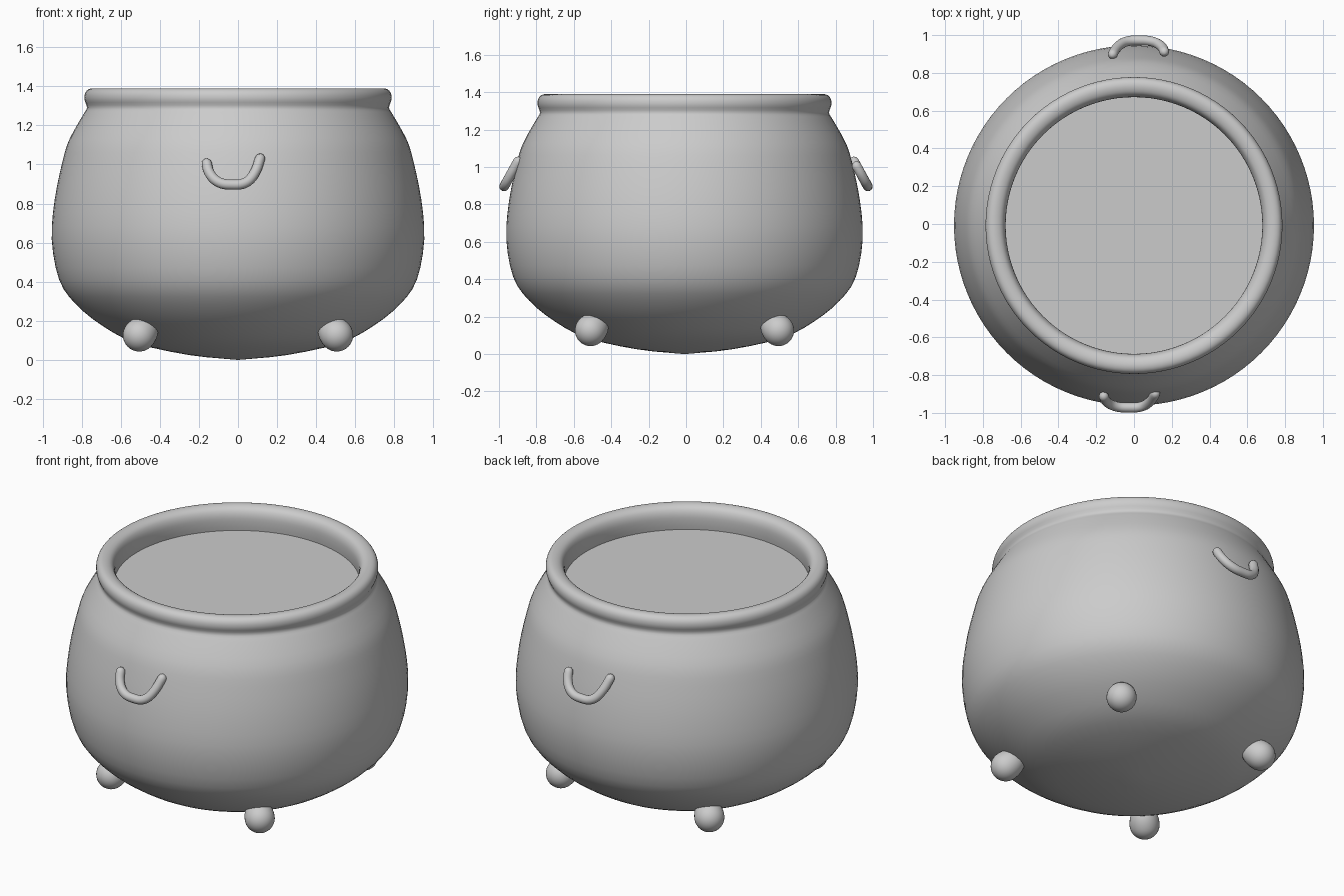
import bpy, bmesh, math
from mathutils import Vector, Matrix

cube = bpy.data.objects.get("Cube")
if cube:
    bpy.data.objects.remove(cube, do_unlink=True)

GREY = (0.6, 0.6, 0.6, 1.0)
iron = bpy.data.materials.new("plain grey")
iron.use_nodes = True
iron.diffuse_color = GREY
iron.node_tree.nodes["Principled BSDF"].inputs["Base Color"].default_value = GREY

CENTRE_Y = -0.008


def smooth_path(points, steps):
    """Catmull-Rom curve through the points."""
    pts = [Vector(p) for p in points]
    ext = [2 * pts[0] - pts[1]] + pts + [2 * pts[-1] - pts[-2]]
    out = []
    for a, b, c, d in zip(ext, ext[1:], ext[2:], ext[3:]):
        for i in range(steps):
            t = i / steps
            out.append(0.5 * (2 * b + (c - a) * t + (2 * a - 5 * b + 4 * c - d) * t ** 2
                              + (3 * b - a - 3 * c + d) * t ** 3))
    return out + [pts[-1]]


def finish(bm, name, angle=60):
    bmesh.ops.recalc_face_normals(bm, faces=bm.faces)
    mesh = bpy.data.meshes.new(name)
    bm.to_mesh(mesh)
    bm.free()
    ob = bpy.data.objects.new(name, mesh)
    bpy.context.collection.objects.link(ob)
    mesh.materials.append(iron)
    bpy.ops.object.select_all(action='DESELECT')
    ob.select_set(True)
    bpy.context.view_layer.objects.active = ob
    bpy.ops.object.shade_smooth_by_angle(angle=math.radians(angle))
    return ob


# Pot body: one lathe profile from the bottom point over the rolled rim
profile = [(0, 0), (0.25, 0.025), (0.52, 0.085), (0.69, 0.172), (0.83, 0.285),
           (0.915, 0.41), (0.953, 0.615), (0.938, 0.82), (0.897, 1.02), (0.862, 1.13),
           (0.795, 1.25), (0.773, 1.29), (0.785, 1.33), (0.783, 1.362), (0.766, 1.384),
           (0.735, 1.39), (0.7, 1.376), (0.682, 1.34), (0.68, 1.29), (0.685, 1.24)]
bm = bmesh.new()
line = [bm.verts.new((max(p.x, 0), CENTRE_Y, p.y)) for p in smooth_path(profile, 3)]
edges = [bm.edges.new(pair) for pair in zip(line, line[1:])]
bmesh.ops.spin(bm, geom=line + edges, cent=(0, CENTRE_Y, 0), axis=(0, 0, 1),
               angle=math.tau, steps=96)
bmesh.ops.remove_doubles(bm, verts=bm.verts, dist=0.0005)
finish(bm, "pot_body")

# Flat surface of the contents, just below the rim
bm = bmesh.new()
bmesh.ops.create_circle(bm, cap_ends=True, segments=96, radius=0.686,
                        matrix=Matrix.Translation((0, CENTRE_Y, 1.25)))
finish(bm, "contents_surface")

# Four ball feet, stretched slightly into the pot
for side, sx in (("left", 1), ("right", -1)):
    for end, sy in (("front", -1), ("back", 1)):
        bm = bmesh.new()
        bmesh.ops.create_uvsphere(bm, u_segments=32, v_segments=20, radius=0.084)
        inward = Vector((-sx, -sy, 1)).normalized()
        for v in bm.verts:
            if v.co.dot(inward) > 0:
                v.co += inward * 0.4 * v.co.dot(inward)
        bmesh.ops.translate(bm, verts=bm.verts,
                            vec=(sx * 0.505, sy * 0.502 + CENTRE_Y, 0.127))
        finish(bm, f"{end}_{side}_foot")


# Drooping U handles: a round tube with domed ends
def handle(name, turn):
    shape = [(-0.16, 1.005), (-0.15, 0.965), (-0.122, 0.925), (-0.08, 0.902), (-0.03, 0.897),
             (0.02, 0.9), (0.06, 0.922), (0.092, 0.97), (0.113, 1.03)]
    path = smooth_path([(x, -0.972 + 0.55 * (z - 0.897), z) for x, z in shape], 4)
    radius = 0.026
    first, last = (path[0] - path[1]).normalized(), (path[-1] - path[-2]).normalized()
    rings = [(p, radius) for p in path]
    for k in (30, 60, 85):
        a = math.radians(k)
        reach, r = radius * math.sin(a), radius * math.cos(a)
        rings.insert(0, (path[0] + first * reach, r))
        rings.append((path[-1] + last * reach, r))
    bm = bmesh.new()
    loops = []
    for i, (p, r) in enumerate(rings):
        along = (rings[min(i + 1, len(rings) - 1)][0] - rings[max(i - 1, 0)][0]).normalized()
        u = along.cross(Vector((0, 1, 0))).normalized()
        w = along.cross(u)
        loops.append([bm.verts.new(p + r * (u * math.cos(t) + w * math.sin(t)))
                      for t in (math.tau * k / 16 for k in range(16))])
    for a, b in zip(loops, loops[1:]):
        for k in range(16):
            n = (k + 1) % 16
            bm.faces.new((a[k], a[n], b[n], b[k]))
    bm.faces.new(loops[0])
    bm.faces.new(loops[-1])
    bmesh.ops.rotate(bm, verts=bm.verts, cent=(0, 0, 0),
                     matrix=Matrix.Rotation(turn, 3, 'Z'))
    finish(bm, name)


handle("front_handle", 0)
handle("back_handle", math.pi)
